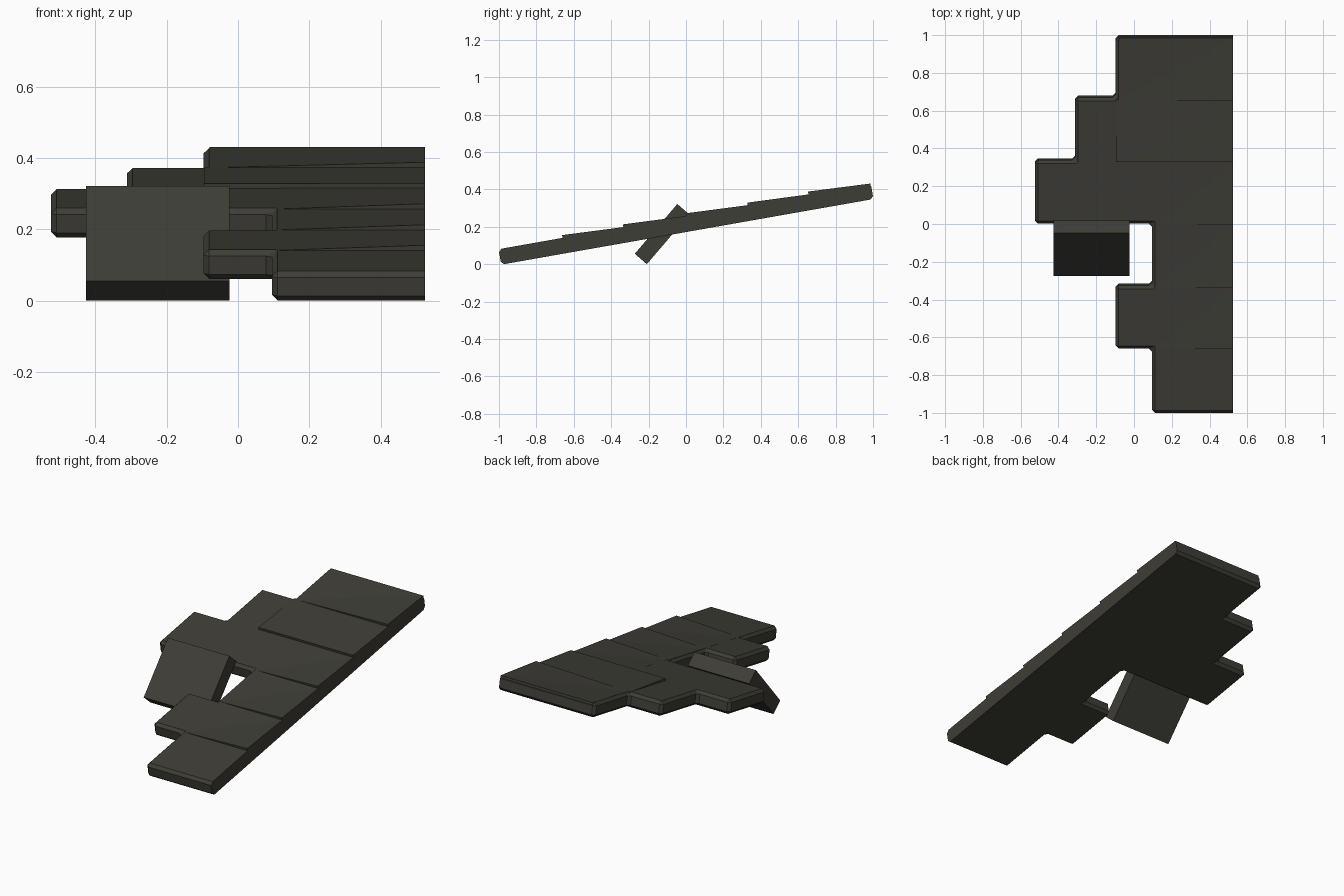
import bpy, bmesh, math
from mathutils import Matrix

if "Cube" in bpy.data.objects:
    bpy.data.objects.remove(bpy.data.objects["Cube"])

TILT = math.radians(10)
T = 0.042          # half thickness of the slab
RIGHT = 0.525      # shared flush right edge
END = 1.0105       # half length along the slope

mat = bpy.data.materials.new("dark olive grey")
mat.diffuse_color = (0.048, 0.047, 0.038, 1)
mat.use_nodes = True
mat.node_tree.nodes["Principled BSDF"].inputs["Base Color"].default_value = mat.diffuse_color


def finish(bm, name, matrix):
    bmesh.ops.recalc_face_normals(bm, faces=bm.faces)
    me = bpy.data.meshes.new(name)
    bm.to_mesh(me)
    bm.free()
    me.transform(matrix)
    me.materials.append(mat)
    ob = bpy.data.objects.new(name, me)
    bpy.context.collection.objects.link(ob)
    return ob


def along(y):
    """Position along the slope for a y read in plan."""
    return max(-END, min(END, (y + 0.0073) / math.cos(TILT)))


slope = Matrix.Translation((0, 0, 0.2145)) @ Matrix.Rotation(TILT, 4, 'X')

# Stepped roof slab: each row has its own broken left edge
rows = [-1.1, -0.662, -0.328, 0.0, 0.335, 0.668, 1.1]
left = [0.095, -0.097, 0.095, -0.525, -0.312, -0.097]
outline = [(RIGHT, -END)]
for i, x in enumerate(left):
    outline += [(x, along(rows[i])), (x, along(rows[i + 1]))]
outline.append((RIGHT, END))
bm = bmesh.new()
face = bm.faces.new([bm.verts.new((x, y, -T)) for x, y in outline])
ext = bmesh.ops.extrude_face_region(bm, geom=[face])
for g in ext["geom"]:
    if isinstance(g, bmesh.types.BMVert):
        g.co.z = T
bmesh.ops.recalc_face_normals(bm, faces=bm.faces)
edges = [e for e in bm.edges if not all(v.co.x > RIGHT - 1e-4 for v in e.verts)]
bmesh.ops.bevel(bm, geom=edges, offset=0.016, offset_type='OFFSET',
                segments=1, affect='EDGES')
finish(bm, "roof_slab", slope)

# Overlapping shingles: thin wedges, raised at the front, fading to the back
shingles = [  # left x, front y, back y, raise at left, raise at right
    (0.11, -0.66, -0.335, 0.0, 0.015),
    (0.11, -0.335, 0.0, 0.0, 0.015),
    (0.12, 0.0, 0.33, 0.0, 0.015),
    (-0.095, 0.33, 0.66, 0.013, 0.014),
    (-0.08, 0.655, 0.985, 0.0, 0.016),
]
for x0, y0, y1, h0, h1 in shingles:
    a, b = along(y0), along(y1)
    bm = bmesh.new()
    low = [bm.verts.new((x, y, T - 0.02)) for x, y in
           ((x0, a), (RIGHT, a), (RIGHT, b), (x0, b))]
    top = [bm.verts.new((v.co.x, v.co.y, T + h)) for v, h in
           zip(low, (h0 + 0.0003, h1, 0.0003, 0.0003))]
    bm.faces.new(low)
    bm.faces.new((top[0], top[1], top[2]))
    bm.faces.new((top[0], top[2], top[3]))
    for i in range(4):
        j = (i + 1) % 4
        bm.faces.new((low[i], low[j], top[j], top[i]))
    finish(bm, "shingle", slope)

# Loose broken plank leaning through the gap
bm = bmesh.new()
bmesh.ops.create_cube(bm, size=1)
bmesh.ops.scale(bm, vec=(0.402, 0.35, 0.085), verts=bm.verts)
finish(bm, "loose_plank", Matrix.Translation((-0.225, -0.128, 0.161))
       @ Matrix.Rotation(math.radians(49.5), 4, 'X'))
